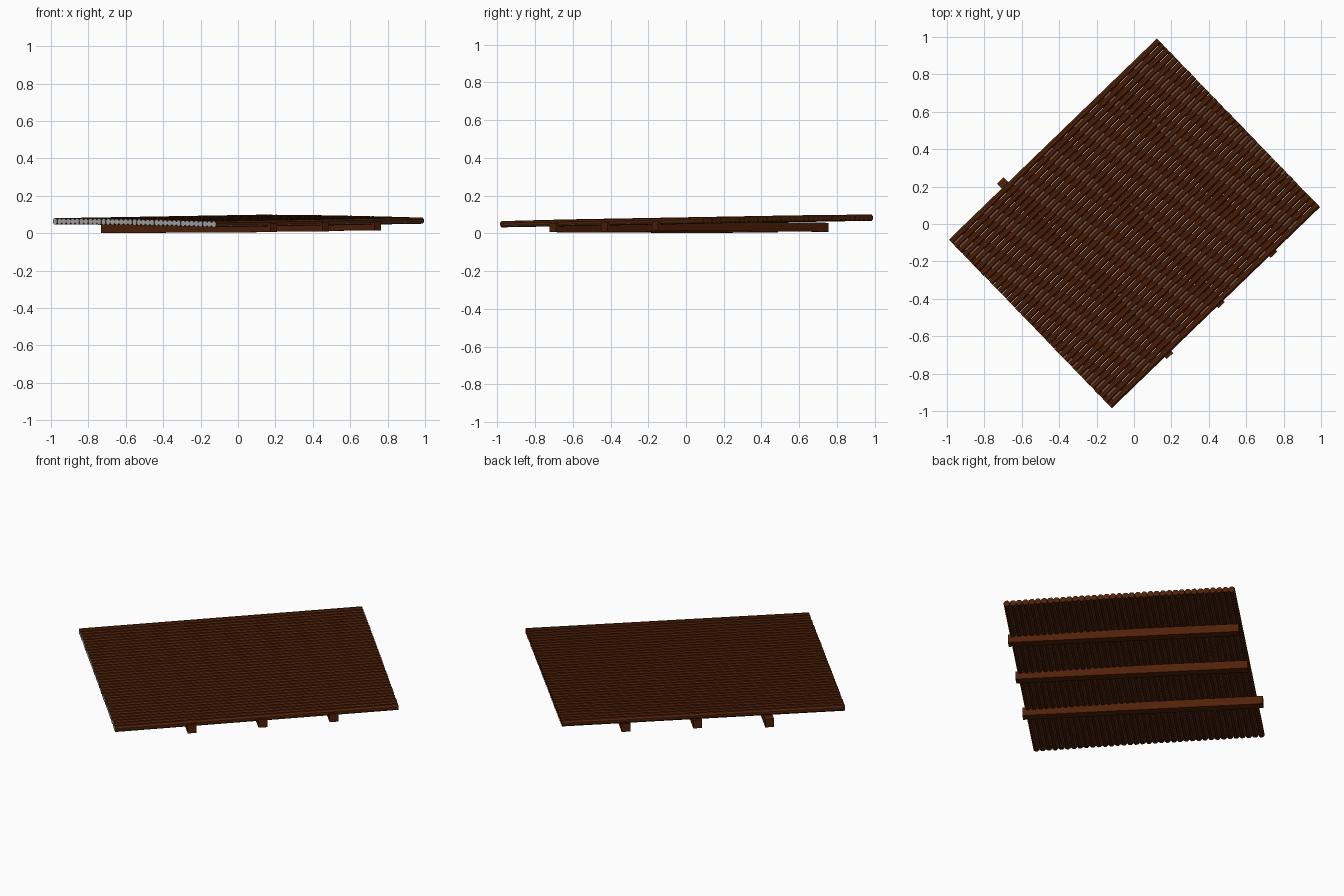
import bpy, bmesh, math, random
from mathutils import Vector

if "Cube" in bpy.data.objects:
    bpy.data.objects.remove(bpy.data.objects["Cube"])

random.seed(4)


def material(name, rgb):
    m = bpy.data.materials.new(name)
    m.diffuse_color = (*rgb, 1)
    m.use_nodes = True
    m.node_tree.nodes["Principled BSDF"].inputs["Base Color"].default_value = m.diffuse_color
    return m


BROWN = material("dark brown wood", (0.080, 0.0150, 0.0025))
GREY = material("pale grey cut wood", (0.40, 0.40, 0.40))


def sweep(name, start, end, profile, grey_start=False, grey_side=None):
    """Extrude a (side, up) profile from start to end as a closed bar."""
    axis = (end - start).normalized()
    side = axis.cross(Vector((0, 0, 1))).normalized()
    up = side.cross(axis)
    bm = bmesh.new()
    rings = [[bm.verts.new(p + side * s + up * u) for s, u in profile]
             for p in (start, end)]
    n = len(profile)
    first = bm.faces.new(rings[0][::-1])
    bm.faces.new(rings[1])
    if grey_start:
        first.material_index = 1
    for i in range(n):
        j = (i + 1) % n
        f = bm.faces.new((rings[0][i], rings[0][j], rings[1][j], rings[1][i]))
        if i == grey_side:
            f.material_index = 1
    bmesh.ops.recalc_face_normals(bm, faces=bm.faces)
    mesh = bpy.data.meshes.new(name)
    bm.to_mesh(mesh)
    bm.free()
    mesh.materials.append(BROWN)
    mesh.materials.append(GREY)
    obj = bpy.data.objects.new(name, mesh)
    bpy.context.collection.objects.link(obj)
    return obj


# Deck of round logs, laid side by side across a slightly bowed plane
COUNT, R = 37, 0.0178
A, B = Vector((-0.99, -0.083, 0)), Vector((0.122, 0.992, 0))
C, D = Vector((0.995, 0.09, 0)), Vector((-0.118, -0.985, 0))

# Eight-sided section, flat on top, with a narrow pale strip low on one side
ring = [Vector((R * math.cos(a), R * math.sin(a)))
        for a in (math.radians(45 * k - 22.5) for k in range(8))]
log_profile = [ring[0].lerp(ring[7], 0.3)] + ring

for i in range(COUNT):
    t = (i + 0.5) / COUNT
    p, q = A.lerp(D, t), B.lerp(C, t)
    along = (q - p).normalized()
    p += along * random.uniform(-0.001, 0.001)
    q += along * random.uniform(-0.001, 0.001)
    for v in (p, q):
        v.z = 0.0655 + 0.0178 * v.y + 0.003 * math.sin(math.pi * t)
    sweep(f"deck_log_{i + 1}", p, q, log_profile, True, 0)

# Three square support beams under the deck
W, H = 0.024, 0.048
beam_profile = [(-W, 0), (W, 0), (W, H), (-W, H)]
beams = [((-0.715, 0.233, 0.001), (0.192, -0.706, 0.006)),
         ((-0.408, 0.472, 0.004), (0.468, -0.434, 0.010)),
         ((-0.122, 0.738, 0.008), (0.748, -0.164, 0.015))]
for i, (s, e) in enumerate(beams):
    sweep(f"support_beam_{i + 1}", Vector(s), Vector(e), beam_profile)
